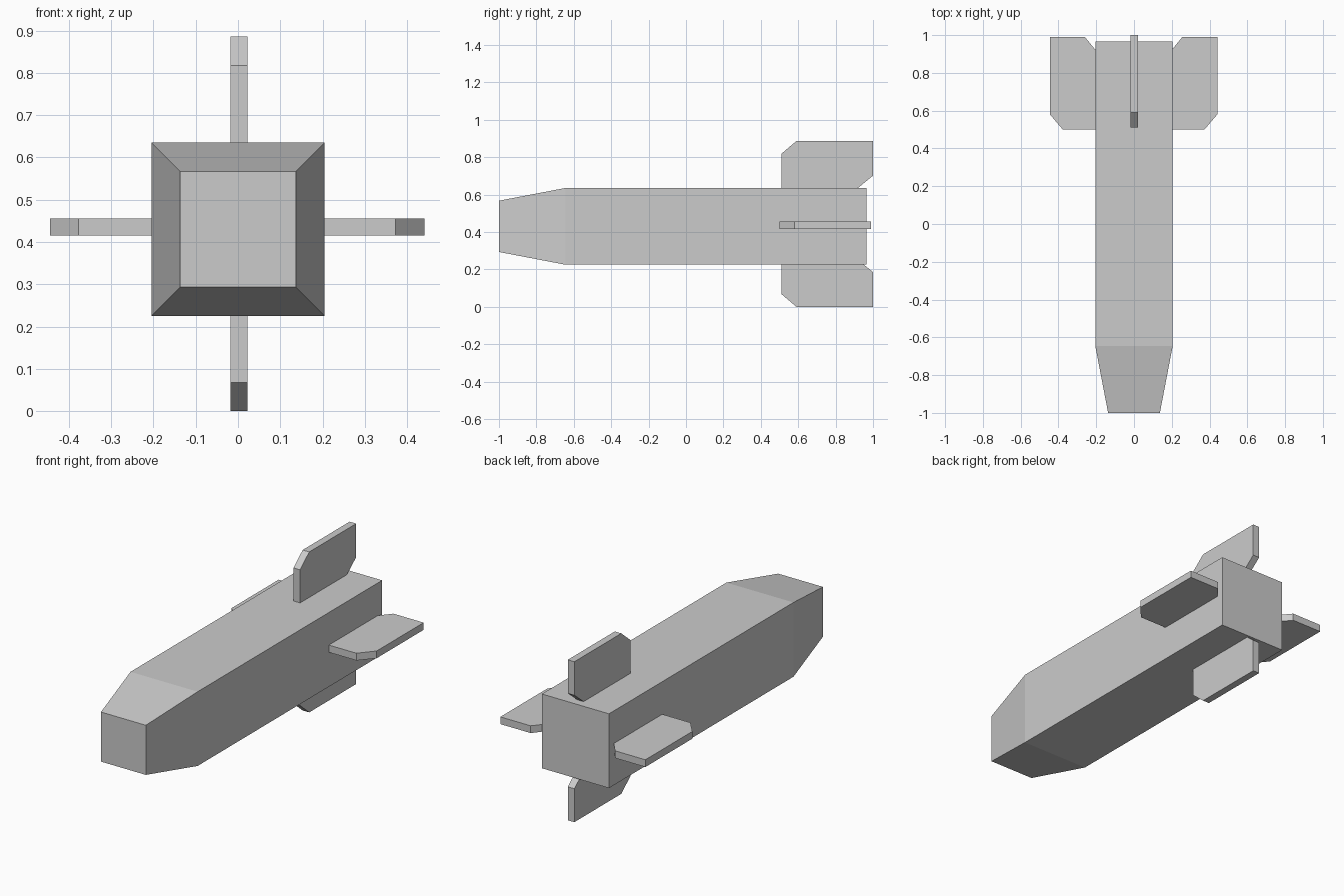
import bpy
import bmesh
from math import radians
from mathutils import Matrix, Vector

cube = bpy.data.objects.get("Cube")
if cube:
    bpy.data.objects.remove(cube, do_unlink=True)

grey = bpy.data.materials.new("plain grey")
grey.use_nodes = True
colour = (0.6, 0.6, 0.6, 1)
grey.diffuse_color = colour
grey.node_tree.nodes["Principled BSDF"].inputs["Base Color"].default_value = colour


def finish(name, bm):
    bmesh.ops.recalc_face_normals(bm, faces=bm.faces)
    mesh = bpy.data.meshes.new(name)
    bm.to_mesh(mesh)
    bm.free()
    mesh.materials.append(grey)
    obj = bpy.data.objects.new(name, mesh)
    bpy.context.collection.objects.link(obj)
    return obj


# Square body with a tapered blunt nose
def make_body():
    bm = bmesh.new()
    rings = []
    for y, half in ((-1, 0.137), (-0.645, 0.205), (0.965, 0.205)):
        rings.append([bm.verts.new((sx * half, y, 0.43 + sz * half))
                      for sx, sz in ((-1, -1), (1, -1), (1, 1), (-1, 1))])
    for a, b in zip(rings, rings[1:]):
        for i in range(4):
            j = (i + 1) % 4
            bm.faces.new((a[i], a[j], b[j], b[i]))
    bm.faces.new(rings[0])
    bm.faces.new(rings[-1])
    return finish("body", bm)


# Tail fin outline: (length along y, distance out from the axis)
FIN = ((0.51, 0.15), (0.51, 0.375), (0.59, 0.443), (1, 0.443), (1, 0.258), (0.868, 0.15))
THICKNESS = 0.04


def make_fin(name, angle, centre):
    bm = bmesh.new()
    face = bm.faces.new([bm.verts.new((-THICKNESS / 2, y, s)) for y, s in FIN])
    side = bmesh.ops.extrude_face_region(bm, geom=[face])
    moved = [v for v in side["geom"] if isinstance(v, bmesh.types.BMVert)]
    bmesh.ops.translate(bm, verts=moved, vec=(THICKNESS, 0, 0))
    place = Matrix.Translation(Vector(centre)) @ Matrix.Rotation(radians(angle), 4, "Y")
    bmesh.ops.transform(bm, matrix=place, verts=bm.verts)
    return finish(name, bm)


make_body()
upright, level = (0.002, 0, 0.443), (-0.002, -0.01, 0.435)
make_fin("top_fin", 0, upright)
make_fin("left_fin", 90, level)
make_fin("bottom_fin", 180, upright)
make_fin("right_fin", 270, level)
